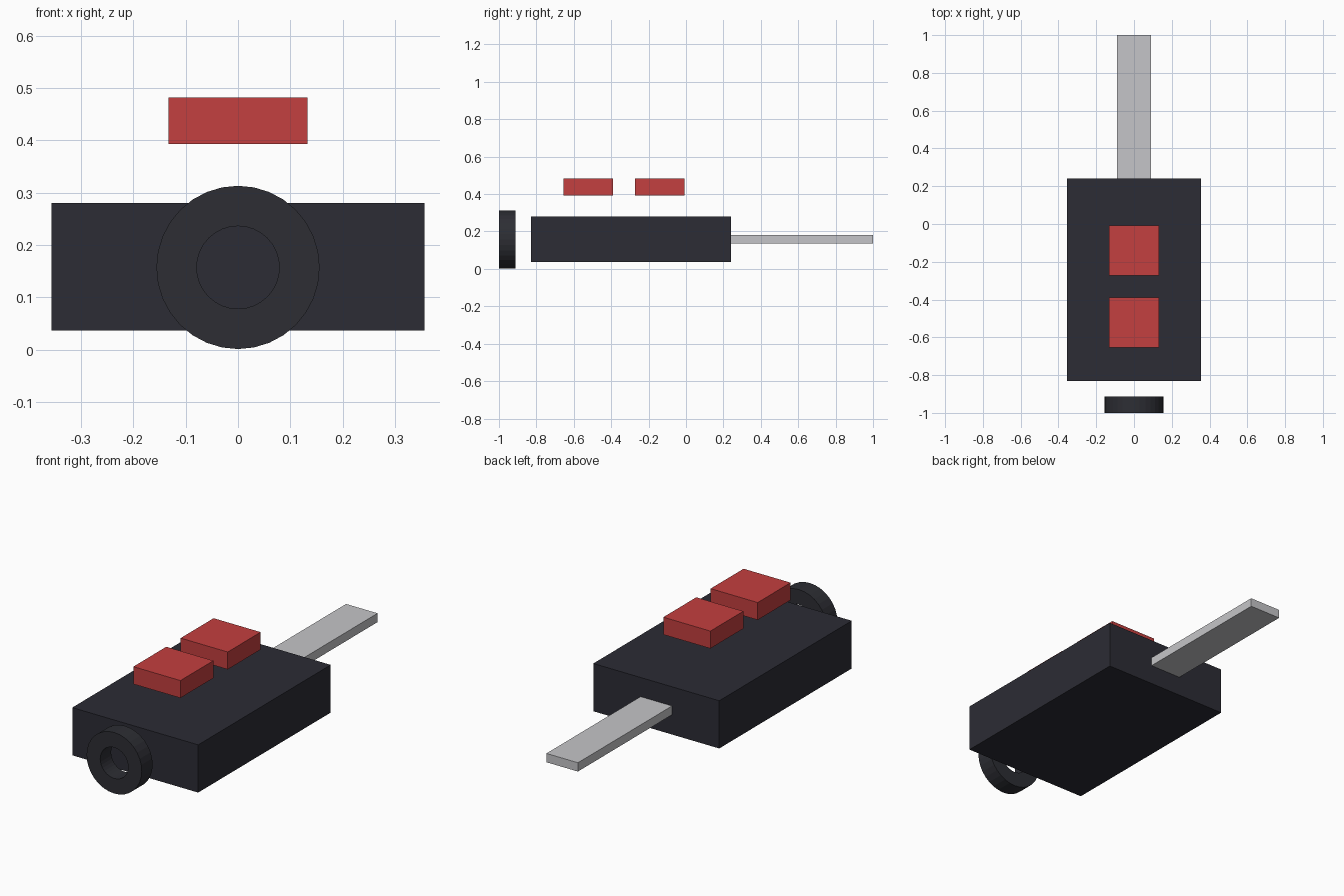
import bpy, bmesh, math

if "Cube" in bpy.data.objects:
    bpy.data.objects.remove(bpy.data.objects["Cube"])


def material(name, color):
    m = bpy.data.materials.new(name)
    m.diffuse_color = (*color, 1)
    m.use_nodes = True
    m.node_tree.nodes["Principled BSDF"].inputs["Base Color"].default_value = m.diffuse_color
    return m


body_dark = material("dark_casing", (0.025, 0.025, 0.035))
ring_dark = material("dark_rubber", (0.026, 0.027, 0.034))
red = material("red_button", (0.55, 0.05, 0.05))
metal = material("light_metal", (0.56, 0.56, 0.58))


def finish(name, bm, mat):
    bmesh.ops.recalc_face_normals(bm, faces=bm.faces)
    mesh = bpy.data.meshes.new(name)
    bm.to_mesh(mesh)
    bm.free()
    mesh.materials.append(mat)
    obj = bpy.data.objects.new(name, mesh)
    bpy.context.collection.objects.link(obj)
    return obj


def box(name, half_width, y0, y1, z0, z1, mat):
    bm = bmesh.new()
    bmesh.ops.create_cube(bm, size=1)
    for v in bm.verts:
        v.co.x *= 2 * half_width
        v.co.y = y1 if v.co.y > 0 else y0
        v.co.z = z1 if v.co.z > 0 else z0
    return finish(name, bm, mat)


def ring(name, outer, inner, y0, y1, z, sides, mat):
    # Rectangular section swept around the y axis
    bm = bmesh.new()
    section = [(outer, y0), (outer, y1), (inner, y1), (inner, y0)]
    loops = []
    for i in range(sides):
        a = 2 * math.pi * i / sides
        loops.append([bm.verts.new((r * math.cos(a), y, z + r * math.sin(a)))
                      for r, y in section])
    for i in range(sides):
        p, q = loops[i], loops[(i + 1) % sides]
        for j in range(4):
            k = (j + 1) % 4
            bm.faces.new((p[j], p[k], q[k], q[j]))
    return finish(name, bm, mat)


# Casing
box("casing", 0.356, -0.83, 0.24, 0.036, 0.28, body_dark)

# Flat metal blade at the back
box("blade", 0.089, 0.24, 1.0, 0.137, 0.182, metal)

# Two buttons hovering above the casing
for name, y in (("front_button", -0.522), ("rear_button", -0.14)):
    box(name, 0.133, y - 0.133, y + 0.133, 0.393, 0.482, red)

# Ring loop in front of the casing
ring("key_ring", 0.156, 0.079, -1.0, -0.912, 0.157, 32, ring_dark)
